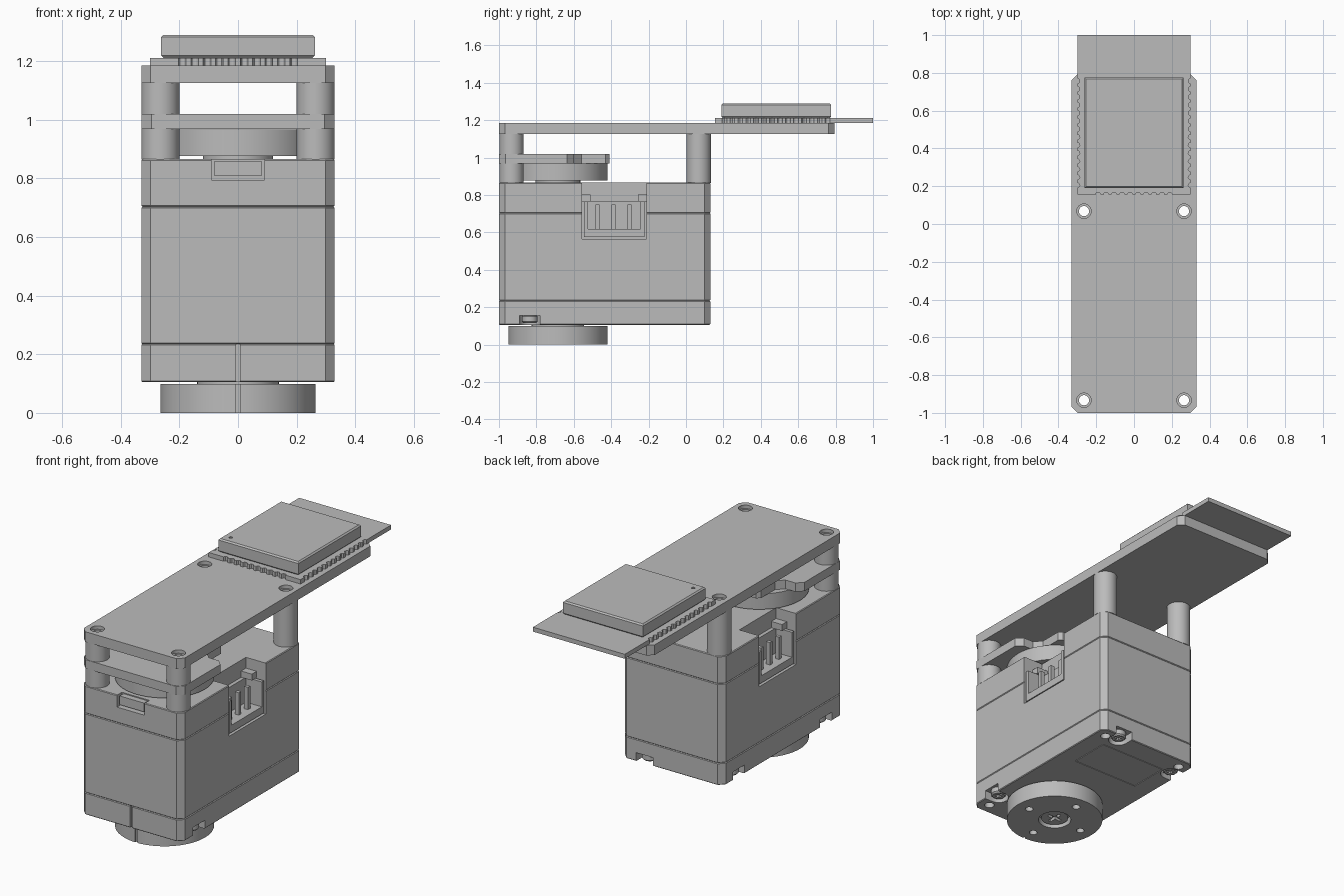
import bpy, bmesh, math
from mathutils import Matrix, Vector

if "Cube" in bpy.data.objects:
    bpy.data.objects.remove(bpy.data.objects["Cube"])

grey = bpy.data.materials.new("neutral_grey")
grey.use_nodes = True
grey.diffuse_color = (0.5, 0.5, 0.5, 1)
grey.node_tree.nodes["Principled BSDF"].inputs["Base Color"].default_value = (0.5, 0.5, 0.5, 1)
parts = []


def add_prism(bm, outline, z0, z1, bevel=0.0):
    lo = [bm.verts.new((x, y, z0)) for x, y in outline]
    hi = [bm.verts.new((x, y, z1)) for x, y in outline]
    n = len(outline)
    bottom, top = bm.faces.new(lo[::-1]), bm.faces.new(hi)
    for i in range(n):
        bm.faces.new((lo[i], lo[(i + 1) % n], hi[(i + 1) % n], hi[i]))
    if bevel:
        bmesh.ops.bevel(bm, geom=list(bottom.edges) + list(top.edges), offset=bevel,
                        segments=1, affect='EDGES', clamp_overlap=True)


def rect(x0, x1, y0, y1, c=0.0):
    if not c:
        return [(x0, y0), (x1, y0), (x1, y1), (x0, y1)]
    return [(x0 + c, y0), (x1 - c, y0), (x1, y0 + c), (x1, y1 - c),
            (x1 - c, y1), (x0 + c, y1), (x0, y1 - c), (x0, y0 + c)]


def circle(x, y, r, n=40):
    return [(x + r * math.cos(math.tau * i / n), y + r * math.sin(math.tau * i / n)) for i in range(n)]


def make(name, *prisms):
    """Object from (outline, z0, z1[, bevel]) prisms."""
    bm = bmesh.new()
    for p in prisms:
        add_prism(bm, *p)
    bmesh.ops.recalc_face_normals(bm, faces=bm.faces)
    mesh = bpy.data.meshes.new(name)
    bm.to_mesh(mesh)
    bm.free()
    mesh.materials.append(grey)
    ob = bpy.data.objects.new(name, mesh)
    bpy.context.collection.objects.link(ob)
    parts.append(ob)
    return ob


def cut(ob, *prisms):
    """Subtract prisms from an object, then drop the cutter."""
    cutter = make("cutter", *prisms)
    parts.remove(cutter)
    cutter.hide_render = True
    mod = ob.modifiers.new("cut", 'BOOLEAN')
    mod.operation, mod.solver, mod.use_self, mod.object = 'DIFFERENCE', 'EXACT', True, cutter
    bpy.context.view_layer.update()
    mesh = bpy.data.meshes.new_from_object(ob.evaluated_get(bpy.context.evaluated_depsgraph_get()))
    ob.modifiers.clear()
    ob.data = mesh
    bpy.data.objects.remove(cutter)


W, FRONT, BACK = 0.33, -1.0, 0.13
HX, FY, BY, HORN_Y = 0.265, -0.933, 0.068, -0.685
corners = [(s * HX, y) for s in (-1, 1) for y in (FY, BY)]
bores = [(circle(x, y, 0.027, 24), -0.1, 1.5) for x, y in corners]
body_outline = rect(-W, W, FRONT, BACK, 0.032)

# Motor housing in three stacked sections
base = make("housing_base", (body_outline, 0.105, 0.235, 0.004))
middle = make("housing_middle", (body_outline, 0.235, 0.703, 0.004))
cover = make("housing_cover", (body_outline, 0.703, 0.866, 0.004))

# Connector notches on both sides, front clip slot, corner bores
sockets = [(rect(*sorted((s * 0.2, s * 0.4)), -0.555, -0.212), 0.565, 0.9) for s in (-1, 1)]
cut(middle, *sockets, *bores)
cut(cover, *sockets, *bores, (rect(-0.09, 0.09, -1.1, -0.955), 0.795, 0.9))
make("front_clip", (rect(-0.08, 0.08, -0.99, -0.95), 0.808, 0.86))

# Base details: front slit, screw pockets opening outward, label outline
screws = [(0.28, -0.835, 1, 0), (-0.28, -0.835, -1, 0), (-0.28, -0.02, -1, 0), (0.18, 0.08, 0, 1)]
pockets = []
for x, y, dx, dy in screws:
    ex, ey = x + dx * 0.1, y + dy * 0.1
    half = 0.055
    box = rect(min(x, ex) - half * abs(dy), max(x, ex) + half * abs(dy),
               min(y, ey) - half * abs(dx), max(y, ey) + half * abs(dx))
    pockets += [(box, 0.0, 0.155), (circle(x, y, half, 24), 0.0, 0.1551)]
label = []
for s in (-1, 1):
    label += [(rect(s * 0.215 - 0.002, s * 0.215 + 0.002, -0.25, -0.01), 0.0, 0.109),
              (rect(-0.215, 0.215, -0.13 + s * 0.12 - 0.002, -0.13 + s * 0.12 + 0.002), 0.0, 0.109)]
cut(base, *bores, *pockets, *label, (rect(-0.007, 0.007, -1.1, -0.985), 0.0, 0.3))

# Case screws with cross recess
for i, (x, y, dx, dy) in enumerate(screws):
    screw = make(f"case_screw_{i + 1}", (circle(x, y, 0.042, 24), 0.115, 0.158, 0.008))
    cut(screw, (rect(x - 0.025, x + 0.025, y - 0.006, y + 0.006), 0.0, 0.135),
        (rect(x - 0.006, x + 0.006, y - 0.025, y + 0.025), 0.0, 0.136))

# Side connectors: open tray with three pins
for s, side in ((-1, "right"), (1, "left")):
    def span(a, b, y0, y1):
        return rect(*sorted((s * a, s * b)), y0, y1)
    make(f"{side}_connector",
         (span(0.2, 0.325, -0.545, -0.222), 0.575, 0.618),
         (span(0.2, 0.222, -0.545, -0.222), 0.618, 0.765),
         *[(span(0.222, 0.325, y, y + 0.02), 0.618, 0.765) for y in (-0.545, -0.242)],
         *[(span(0.2, 0.27, y, y + 0.045), 0.765, 0.802) for y in (-0.555, -0.257)])
    for i in range(3):
        y = -0.473 + i * 0.085
        make(f"{side}_pin_{i + 1}", (span(0.26, 0.285, y - 0.011, y + 0.011), 0.61, 0.75))

# Output horns above and below, with bearing bosses
make("upper_boss", (circle(0, HORN_Y, 0.12), 0.86, 0.885))
make("upper_horn", (circle(0, HORN_Y, 0.265, 64), 0.876, 0.967, 0.008))
make("lower_boss", (circle(0, HORN_Y, 0.14), 0.09, 0.11))
horn = make("lower_horn", (circle(0, HORN_Y, 0.265, 64), 0.0, 0.098, 0.008))
ring = [(circle(0.185 * math.cos(a), HORN_Y + 0.185 * math.sin(a), 0.022, 20), -0.1, 0.06)
        for a in (0, math.pi / 2, math.pi, 3 * math.pi / 2)]
cut(horn, *ring, (circle(0, HORN_Y, 0.09), -0.1, 0.04),
    (rect(-0.007, 0.007, -1.0, HORN_Y - 0.255), -0.1, 0.2))
hub = make("horn_screw", (circle(0, HORN_Y, 0.075), 0.012, 0.05, 0.008))
cut(hub, (rect(-0.045, 0.045, HORN_Y - 0.009, HORN_Y + 0.009), -0.1, 0.03),
    (rect(-0.009, 0.009, HORN_Y - 0.045, HORN_Y + 0.045), -0.1, 0.031))

# Standoff posts
for (x, y), name in zip(corners, ("front_right", "back_right", "front_left", "back_left")):
    post = make(f"{name}_post", (circle(x, y, 0.065), 0.864, 1.128))
    cut(post, (circle(x, y, 0.027, 24), 0.5, 1.5))

# Horn bracket plate, stepped in behind the front posts
half = [(0.295, -1.0), (W, -0.965), (W, -0.635), (0.295, -0.6),
        (0.23, -0.6), (0.19, -0.56), (0.19, -0.43), (0.17, -0.41)]
bracket = make("bracket_plate", (half + [(-x, y) for x, y in reversed(half)], 0.968, 1.02))
cut(bracket, *[b for b, (x, y) in zip(bores, corners) if y < -0.5])

# Long top plate with recessed screw holes
plate = make("top_plate", (rect(-W, W, FRONT, 0.795, 0.032), 1.125, 1.185))
cut(plate, *bores, *[(circle(x, y, 0.038, 32), 1.165, 1.3) for x, y in corners])

# Circuit board with scalloped pads on three edges
board = make("circuit_board", (rect(-0.3, 0.3, 0.155, 1.0), 1.185, 1.211))
pads = [(s * 0.3, 0.205 + i * 0.0425) for s in (-1, 1) for i in range(14)]
pads += [(-0.19 + i * 0.0422, 0.155) for i in range(10)]
cut(board, *[(circle(x, y, 0.013, 12), 1.0, 1.4) for x, y in pads])

# Metal shield can with a marker dimple
can = make("shield_can", (rect(-0.262, 0.262, 0.19, 0.775), 1.211, 1.29, 0.008))
cut(can, (circle(-0.215, 0.24, 0.01, 16), 1.284, 1.4))

# Smooth round walls, keep edges sharp
bpy.ops.object.select_all(action='DESELECT')
for ob in parts:
    ob.select_set(True)
bpy.context.view_layer.objects.active = parts[0]
bpy.ops.object.shade_smooth_by_angle(angle=math.radians(30))
